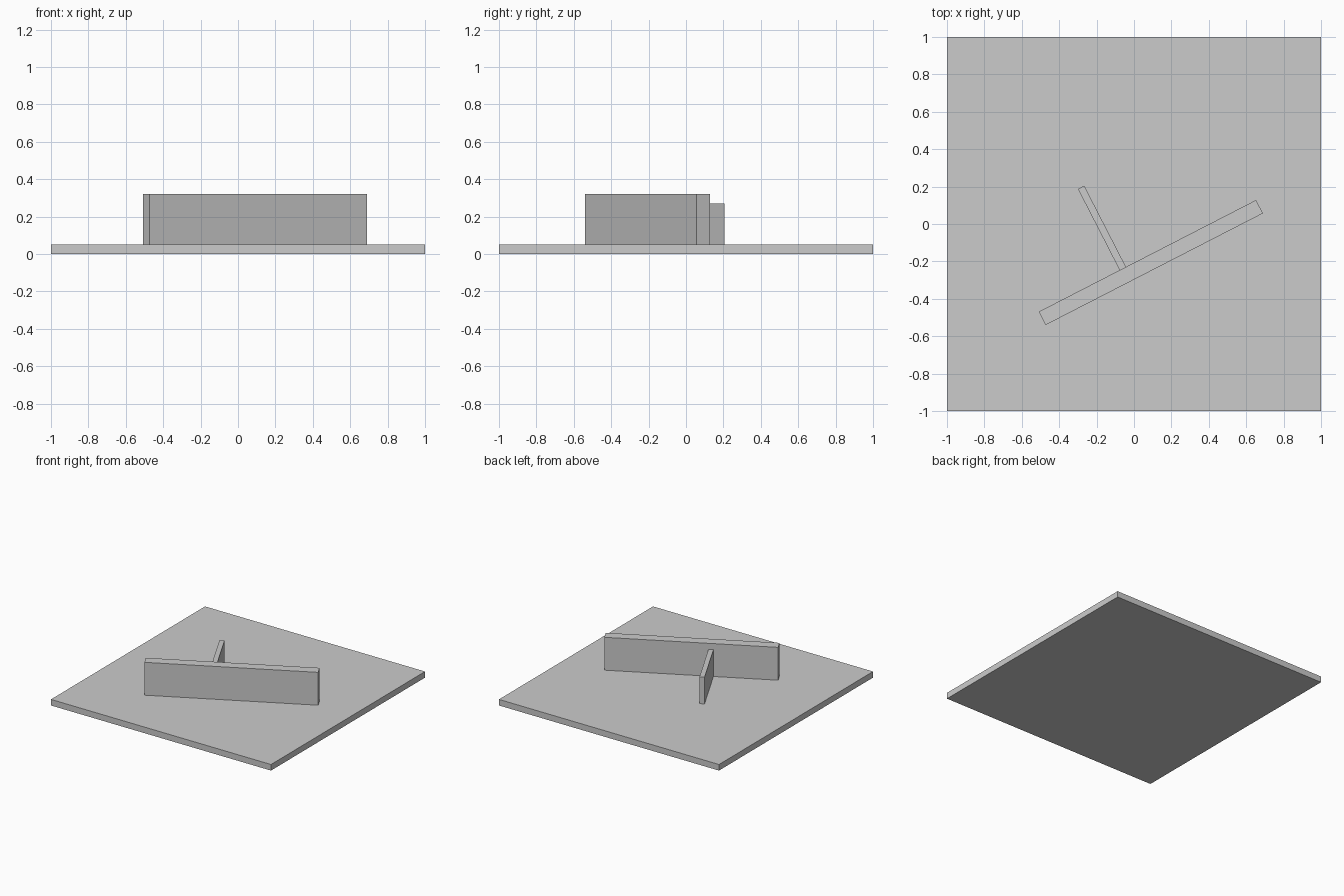
import bpy
from math import radians
from mathutils import Matrix, Vector

cube = bpy.data.objects.get("Cube")
if cube:
    bpy.data.objects.remove(cube, do_unlink=True)

grey = bpy.data.materials.new("plain grey")
grey.use_nodes = True
colour = (0.6, 0.6, 0.6, 1)
grey.diffuse_color = colour
grey.node_tree.nodes["Principled BSDF"].inputs["Base Color"].default_value = colour

PLATE_TOP = 0.05
# Shared frame of the two walls: x along the long wall, y towards the back
WALLS = Matrix.Translation((0.09, -0.206, 0)) @ Matrix.Rotation(radians(27.2), 4, "Z")


def box(name, low, high, frame=Matrix()):
    """Flat-sided box between two corners, placed in the given frame."""
    low, high = Vector(low), Vector(high)
    bpy.ops.mesh.primitive_cube_add(size=1)
    obj = bpy.context.object
    obj.name = name
    size = Matrix.Diagonal((*(high - low), 1))
    obj.data.transform(Matrix.Translation((low + high) / 2) @ size)
    obj.matrix_world = frame
    obj.data.materials.append(grey)


# Square ground plate
box("base_plate", (-1, -1, 0), (1, 1, PLATE_TOP))
# Long wall across the plate
box("long_wall", (-0.653, -0.04, PLATE_TOP), (0.653, 0.04, 0.32), WALLS)
# Lower, thinner wall butting against the back of the long one
box("short_wall", (-0.167, 0.04, PLATE_TOP), (-0.129, 0.528, 0.27), WALLS)
